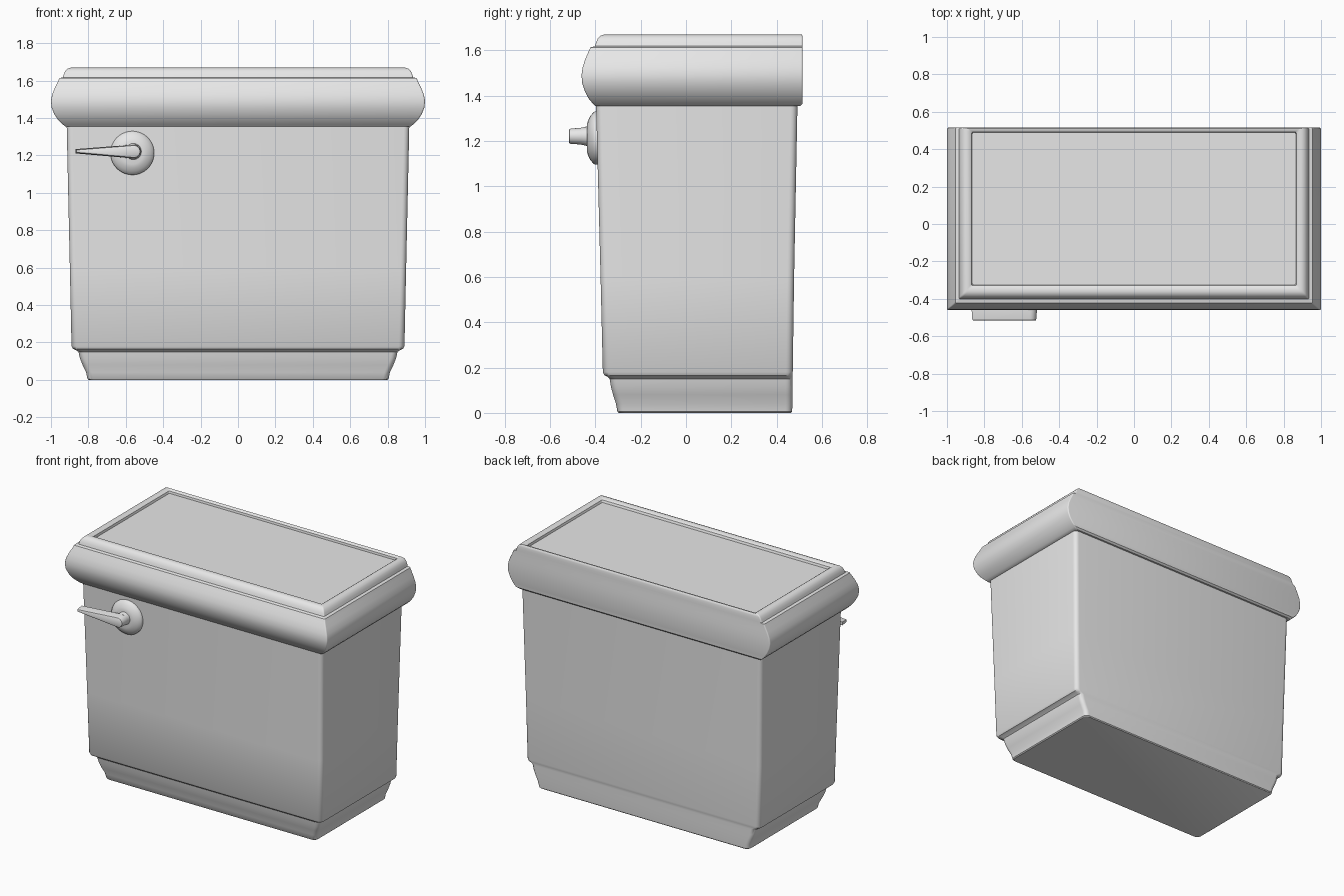
import bpy, math
from mathutils import Vector

cube = bpy.data.objects.get("Cube")
if cube:
    bpy.data.objects.remove(cube, do_unlink=True)

# Single glazed grey colour
GREY = (0.8, 0.8, 0.8, 1.0)
glaze = bpy.data.materials.new("glazed_grey")
glaze.use_nodes = True
glaze.diffuse_color = GREY
for node in glaze.node_tree.nodes:
    if node.type == 'BSDF_PRINCIPLED':
        node.inputs["Base Color"].default_value = GREY


def loft(name, rings, angle=35):
    """Skin a stack of equal-length rings and cap both ends."""
    n = len(rings[0])
    verts = [p for ring in rings for p in ring]
    faces = [(r * n + i, r * n + (i + 1) % n, (r + 1) * n + (i + 1) % n, (r + 1) * n + i)
             for r in range(len(rings) - 1) for i in range(n)]
    faces.append(tuple(reversed(range(n))))
    faces.append(tuple(range(len(verts) - n, len(verts))))
    mesh = bpy.data.meshes.new(name)
    mesh.from_pydata(verts, [], faces)
    mesh.materials.append(glaze)
    obj = bpy.data.objects.new(name, mesh)
    bpy.context.collection.objects.link(obj)
    bpy.ops.object.select_all(action='DESELECT')
    obj.select_set(True)
    bpy.context.view_layer.objects.active = obj
    bpy.ops.object.shade_smooth_by_angle(angle=math.radians(angle))
    return obj


def rounded_rect(z, half, front, back, radius, steps=5):
    """Counter-clockwise rounded rectangle at height z."""
    pts = []
    corners = [(half, back), (-half, back), (-half, front), (half, front)]
    for k, (x, y) in enumerate(corners):
        cx = x - math.copysign(radius, x)
        cy = y - radius if k < 2 else y + radius
        for s in range(steps + 1):
            a = math.pi / 2 * (k + s / steps)
            pts.append(Vector((cx + radius * math.cos(a), cy + radius * math.sin(a), z)))
    return pts


# Tapered tank body with a stepped, coved foot: height, half width, front, back
body = [(0.0, 0.798, -0.298, 0.462), (0.006, 0.805, -0.303, 0.468),
        (0.04, 0.812, -0.309, 0.47), (0.08, 0.831, -0.322, 0.47),
        (0.115, 0.845, -0.331, 0.47), (0.15, 0.853, -0.337, 0.47),
        (0.16, 0.868, -0.348, 0.47), (0.166, 0.882, -0.36, 0.47),
        (0.18, 0.89, -0.367, 0.471), (0.6, 0.899, -0.377, 0.477),
        (1.365, 0.916, -0.397, 0.492)]
loft("tank_body", [rounded_rect(*row, 0.03) for row in body])

# Lid: bulging moulding on front and sides, flat back, recessed top panel
lid = [(1.355, 0.9, -0.38, 0.49), (1.355, 0.922, -0.402, 0.504),
       (1.366, 0.938, -0.412, 0.515), (1.39, 0.962, -0.432, 0.515),
       (1.42, 0.982, -0.447, 0.515), (1.455, 0.996, -0.458, 0.515),
       (1.49, 1.0, -0.461, 0.515), (1.525, 0.994, -0.456, 0.515),
       (1.56, 0.98, -0.445, 0.515), (1.59, 0.965, -0.432, 0.515),
       (1.613, 0.955, -0.422, 0.515), (1.618, 0.936, -0.402, 0.515),
       (1.635, 0.931, -0.397, 0.515), (1.652, 0.923, -0.389, 0.515),
       (1.664, 0.911, -0.377, 0.514), (1.669, 0.896, -0.362, 0.511),
       (1.667, 0.88, -0.342, 0.5), (1.66, 0.869, -0.33, 0.491),
       (1.645, 0.865, -0.325, 0.489)]
loft("lid", [rounded_rect(*row, 0.008, 3) for row in lid])


def disc(y, radius, cx, cz, n=40):
    return [Vector((cx + radius * math.cos(2 * math.pi * i / n), y,
                    cz + radius * math.sin(2 * math.pi * i / n))) for i in range(n)]


# Domed round plate behind the handle
plate = [(-0.38, 0.117), (-0.402, 0.117), (-0.41, 0.112), (-0.422, 0.097),
         (-0.432, 0.078), (-0.437, 0.06)]
loft("handle_plate", [disc(y, r, -0.565, 1.213) for y, r in plate])


def teardrop(y, grow):
    """Lever outline: round at the hub, narrow at the tip."""
    r = 0.037 + grow
    pts = [Vector((-0.556 + r * math.cos(a), y, 1.221 + r * math.sin(a)))
           for a in (math.radians(-95 + 190 * i / 16) for i in range(17))]
    tip = -0.868 - grow
    pts += [Vector((tip, y, 1.234 + grow)), Vector((tip, y, 1.211 - grow))]
    return pts


# Lever arm with a softened front edge, and the hub that carries it
loft("handle_lever", [teardrop(-0.46, 0.0), teardrop(-0.507, -0.003),
                      teardrop(-0.514, -0.005), teardrop(-0.517, -0.01)])
loft("handle_hub", [disc(-0.43, 0.045, -0.56, 1.221),
                    disc(-0.445, 0.041, -0.56, 1.221),
                    disc(-0.465, 0.037, -0.556, 1.221)])
